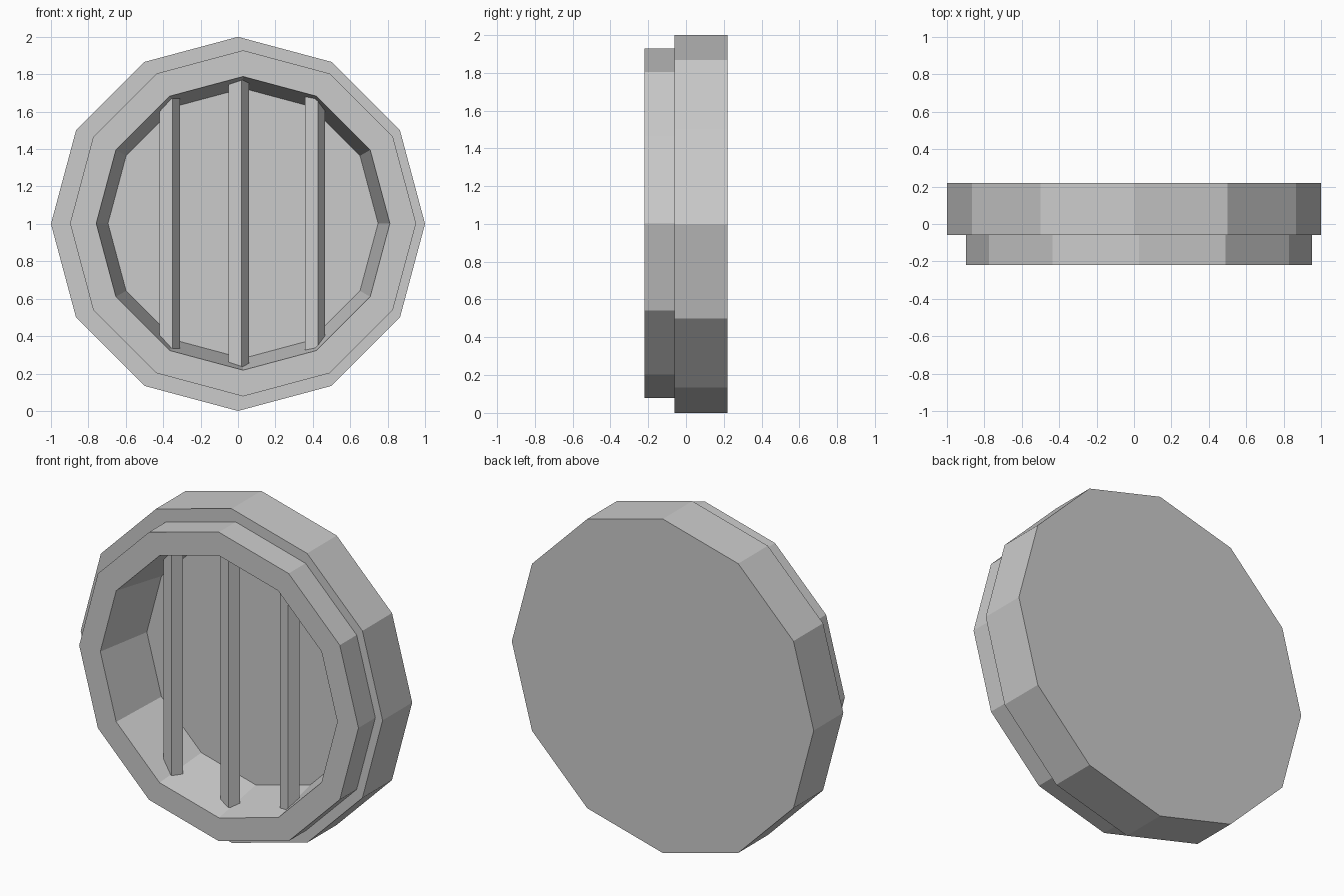
import bpy, bmesh, math

cube = bpy.data.objects.get("Cube")
if cube:
    bpy.data.objects.remove(cube, do_unlink=True)

SIDES = 12
grey = bpy.data.materials.new("light_grey")
grey.use_nodes = True
colour = (0.6, 0.6, 0.6, 1)
grey.diffuse_color = colour
grey.node_tree.nodes["Principled BSDF"].inputs["Base Color"].default_value = colour


def finish(name, bm):
    bmesh.ops.recalc_face_normals(bm, faces=bm.faces)
    mesh = bpy.data.meshes.new(name)
    bm.to_mesh(mesh)
    bm.free()
    mesh.materials.append(grey)
    obj = bpy.data.objects.new(name, mesh)
    bpy.context.collection.objects.link(obj)
    return obj


def loft(name, rings):
    """Skin a list of equal-length point loops and cap both ends."""
    bm = bmesh.new()
    loops = [[bm.verts.new(p) for p in ring] for ring in rings]
    for a, b in zip(loops, loops[1:]):
        for i in range(len(a)):
            j = (i + 1) % len(a)
            bm.faces.new((a[i], a[j], b[j], b[i]))
    bm.faces.new(loops[0])
    bm.faces.new(loops[-1])
    return finish(name, bm)


def polygon(radius, y, x=0.0, z=1.0):
    return [(x + radius * math.cos(math.tau * i / SIDES), y,
             z + radius * math.sin(math.tau * i / SIDES)) for i in range(SIDES)]


# Housing: thick back disc, stepped front rim and tapered recess, rim slightly off centre
OFF = 0.027
loft("housing", [
    polygon(1.0, 0.22),
    polygon(1.0, -0.06),
    polygon(0.925, -0.06, OFF, 1.003),
    polygon(0.925, -0.22, OFF, 1.003),
    polygon(0.785, -0.22, OFF, 1.003),
    polygon(0.722, 0.13, OFF, 1.003),
])


# Vertical bars: turned four-sided rods whose ends sink into the recess wall
def bar(name, x, y, half):
    section = [(0, 0), (0.038, 0.055), (-0.032, 0.08), (-0.07, 0.025)]
    loft(name, [[(x + dx, y + dy, 1.003 + s * half) for dx, dy in section]
                for s in (-1, 1)])


bar("right_bar", -0.349, -0.13, 0.72)
bar("middle_bar", 0.02, -0.12, 0.82)
bar("left_bar", 0.428, -0.14, 0.72)
